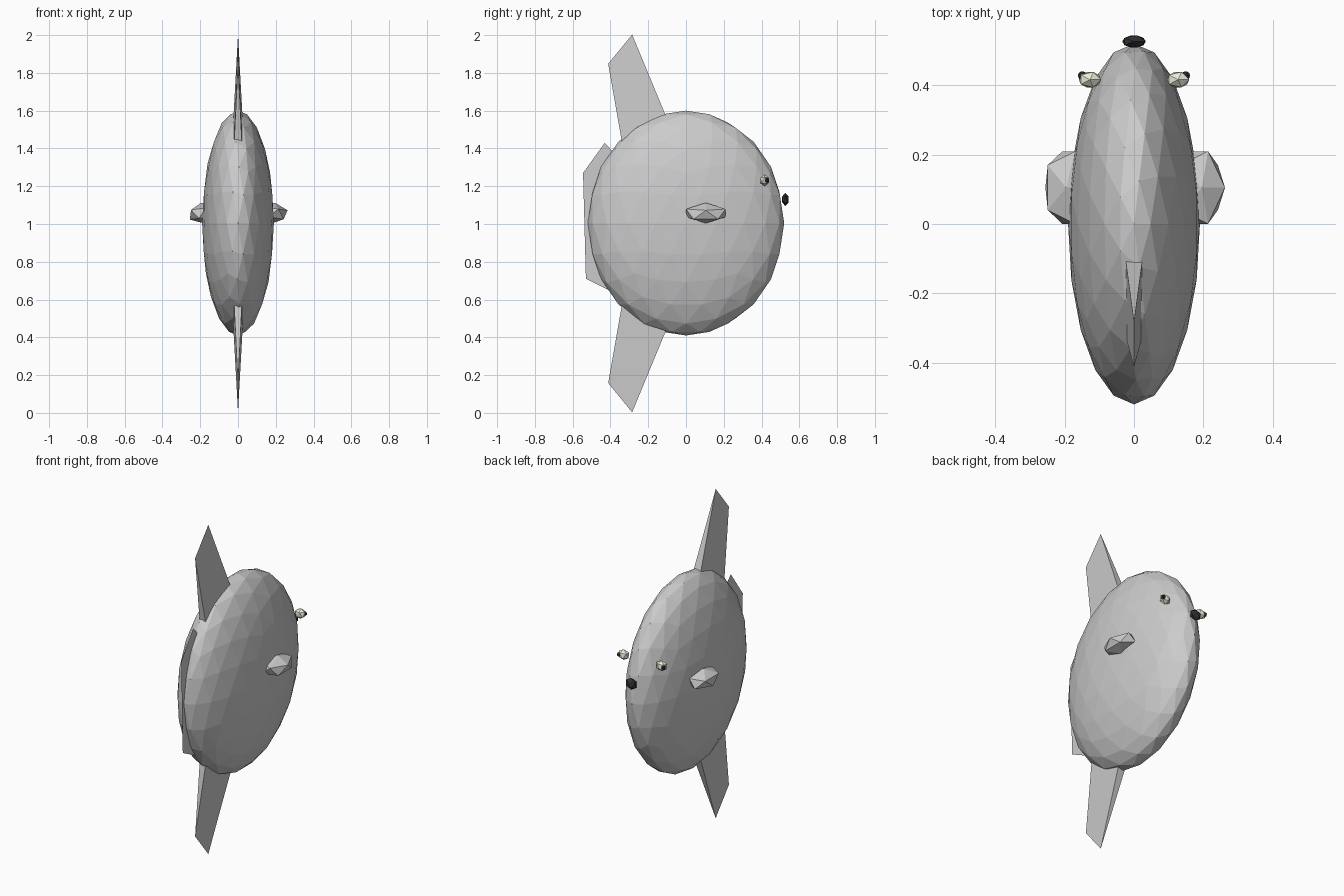
import bpy
from math import radians

if "Cube" in bpy.data.objects:
    bpy.data.objects.remove(bpy.data.objects["Cube"])


def material(name, color):
    m = bpy.data.materials.new(name)
    m.diffuse_color = (*color, 1)
    m.use_nodes = True
    m.node_tree.nodes["Principled BSDF"].inputs["Base Color"].default_value = m.diffuse_color
    return m


dark = material("dark", (0.03, 0.03, 0.03))
pale = material("pale", (0.85, 0.85, 0.72))


def blob(name, loc, size, subdiv=1, mat=None, tilt=0):
    bpy.ops.mesh.primitive_ico_sphere_add(
        subdivisions=subdiv, radius=1, location=loc, rotation=(0, radians(tilt), 0))
    ob = bpy.context.object
    ob.name = name
    ob.scale = size
    if mat:
        ob.data.materials.append(mat)
    return ob


def mesh_object(name, verts, faces):
    me = bpy.data.meshes.new(name)
    me.from_pydata(verts, [], faces)
    ob = bpy.data.objects.new(name, me)
    bpy.context.collection.objects.link(ob)
    return ob


# Flattened disc-like body
blob("body", (0, 0, 1.005), (0.19, 0.52, 0.595), 3)

# Tall wedge fins, above and below, tapering to a sharp ridge
for name, s in (("dorsal_fin", 1), ("anal_fin", -1)):
    profile = [(0.024, -0.105, 0.565), (-0.024, -0.105, 0.565),
               (0.02, -0.34, 0.435), (-0.02, -0.34, 0.435),
               (0, -0.285, 1.0), (0, -0.412, 0.845)]
    faces = [(0, 4, 5, 2), (1, 3, 5, 4), (0, 1, 4), (2, 5, 3), (0, 2, 3, 1)]
    if s < 0:
        faces = [f[::-1] for f in faces]
    faces = [f[::-1] for f in faces]
    mesh_object(name, [(x, y, 1.003 + s * z) for x, y, z in profile], faces)

# Thin flat tail sheet
mesh_object("tail_fin",
            [(0, -0.34, 1.33), (0, -0.43, 1.43), (0, -0.545, 1.27),
             (0, -0.53, 0.71), (0, -0.40, 0.645), (0, -0.34, 0.66)],
            [(0, 1, 2, 3, 4, 5)])

# Mouth
blob("mouth", (0, 0.526, 1.13), (0.038, 0.02, 0.035), 1, dark)

# Paired side fins, eyes and pupils
for side, s in (("right", 1), ("left", -1)):
    blob(side + "_side_fin", (s * 0.188, 0.105, 1.058), (0.08, 0.123, 0.055), tilt=s * 8)
    blob(side + "_eye", (s * 0.127, 0.416, 1.231), (0.036, 0.026, 0.032), 1, pale)
    blob(side + "_pupil", (s * 0.149, 0.428, 1.231), (0.014, 0.014, 0.015), 1, dark)
